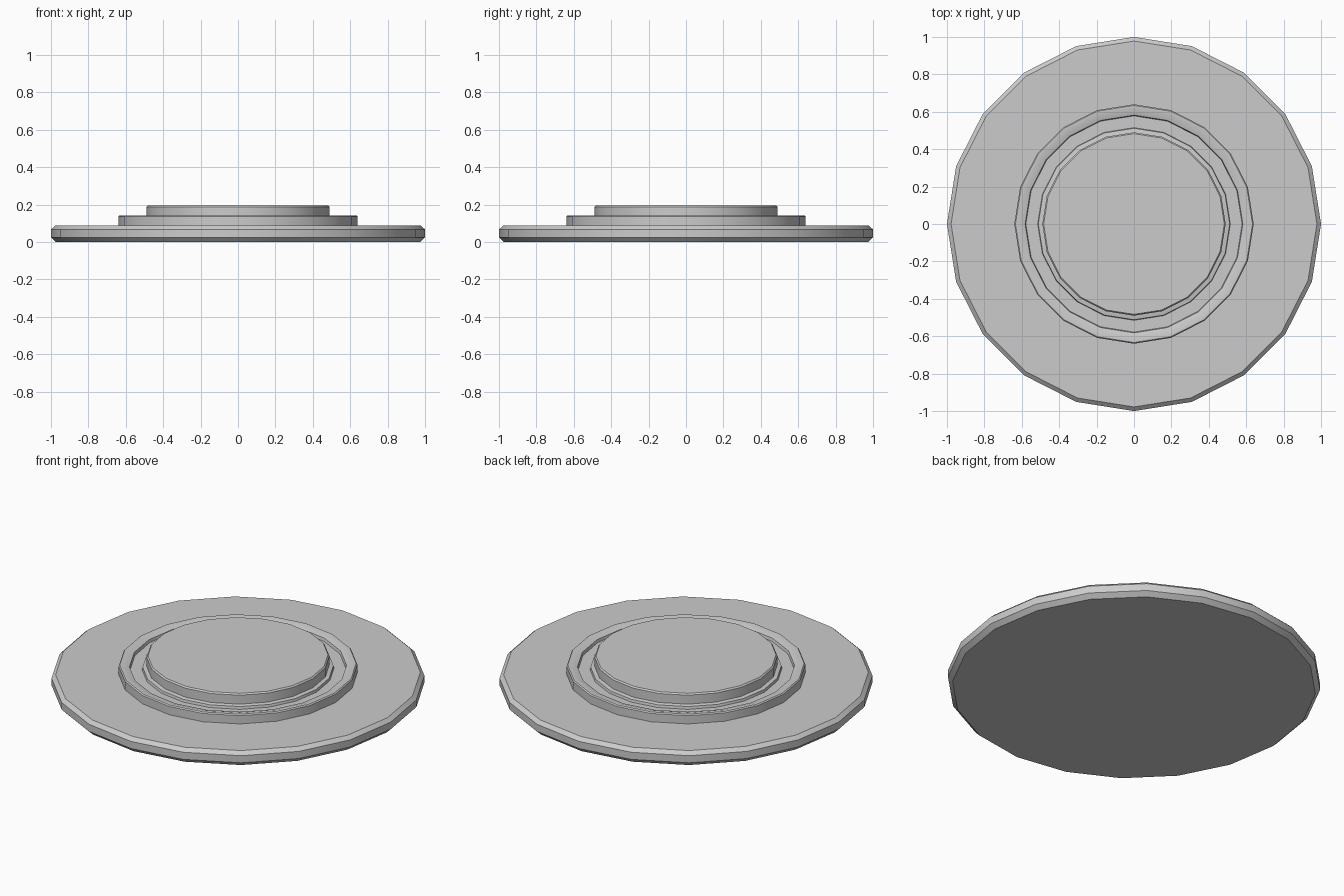
import bpy, bmesh, math

if "Cube" in bpy.data.objects:
    bpy.data.objects.remove(bpy.data.objects["Cube"])

SIDES = 20


def lathe(name, profile):
    """Revolve (radius, z) points around z; a zero radius makes a flat cap."""
    bm = bmesh.new()
    rings = []
    for r, z in profile:
        if r == 0:
            rings.append(None)
            continue
        rings.append([bm.verts.new((r * math.cos(2 * math.pi * i / SIDES),
                                    r * math.sin(2 * math.pi * i / SIDES), z))
                      for i in range(SIDES)])
    for a, b in zip(rings, rings[1:]):
        if a is None:
            bm.faces.new(b[::-1])
        elif b is None:
            bm.faces.new(a)
        else:
            for i in range(SIDES):
                j = (i + 1) % SIDES
                bm.faces.new((a[i], a[j], b[j], b[i]))
    mesh = bpy.data.meshes.new(name)
    bm.to_mesh(mesh)
    bm.free()
    ob = bpy.data.objects.new(name, mesh)
    bpy.context.collection.objects.link(ob)
    bpy.ops.object.select_all(action='DESELECT')
    ob.select_set(True)
    bpy.context.view_layer.objects.active = ob
    bpy.ops.object.shade_smooth_by_angle(angle=math.radians(25))
    return ob


# wide chamfered plate, open under the ring
lathe("base_plate", [(0, 0), (0.975, 0), (1.0, 0.025), (1.0, 0.067),
                     (0.978, 0.087), (0.64, 0.087)])

# raised rim with a stepped inner edge and recessed floor
lathe("raised_ring", [(0.64, 0.087), (0.64, 0.136), (0.634, 0.142),
                      (0.615, 0.142), (0.582, 0.132), (0.578, 0.115),
                      (0.515, 0.115)])

# centre disc with a small foot and softened top edge
lathe("centre_disc", [(0.515, 0.115), (0.512, 0.13), (0.49, 0.134),
                      (0.49, 0.187), (0.483, 0.195), (0, 0.195)])
